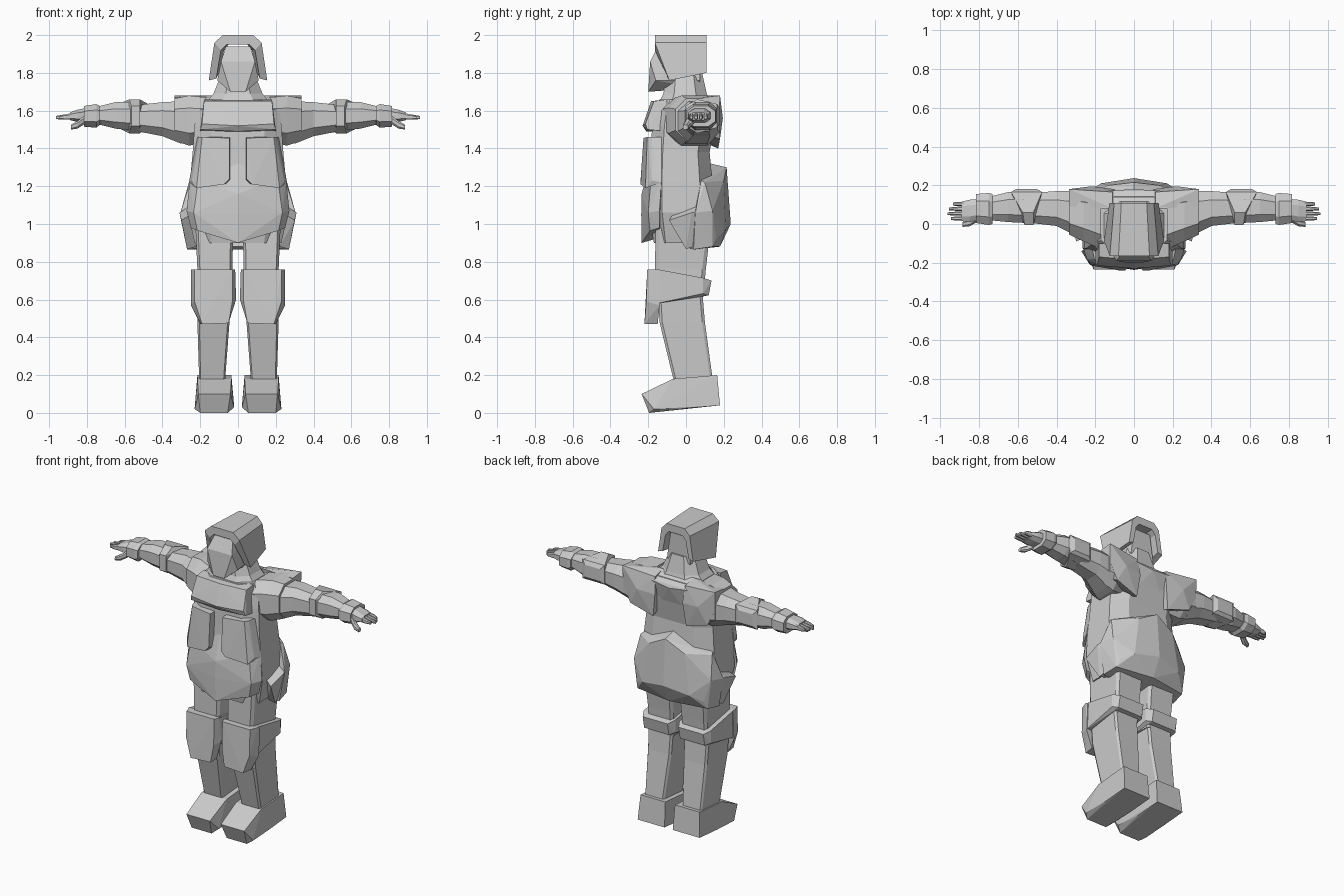
import bpy, bmesh, math

mat = bpy.data.materials.new("light grey")
mat.diffuse_color = (0.6, 0.6, 0.6, 1)


def finish(name, bm, mirror):
    bmesh.ops.recalc_face_normals(bm, faces=bm.faces)
    me = bpy.data.meshes.new(name)
    bm.to_mesh(me)
    bm.free()
    me.materials.append(mat)
    ob = bpy.data.objects.new(name, me)
    bpy.context.collection.objects.link(ob)
    if mirror:
        m = ob.modifiers.new("mirror", 'MIRROR')
        m.use_mirror_merge = False
    return ob


def hull(name, pts, mirror=False, sym=False):
    """Faceted solid around points; sym also adds the points flipped in x."""
    bm = bmesh.new()
    pts = list(pts) + ([(-x, y, z) for x, y, z in pts if x > 0] if sym else [])
    for p in pts:
        bm.verts.new(p)
    bmesh.ops.convex_hull(bm, input=bm.verts)
    bmesh.ops.delete(bm, geom=[v for v in bm.verts if not v.link_faces], context='VERTS')
    bmesh.ops.dissolve_limit(bm, angle_limit=0.03, verts=bm.verts, edges=bm.edges)
    return finish(name, bm, mirror)


def loft(name, axis, secs, c=0.25, mirror=False):
    """Chamfered rectangles (pos, u0, u1, v0, v1) joined along x or z."""
    bm = bmesh.new()
    rings = []
    for p, u0, u1, v0, v1 in secs:
        a, b = c * (u1 - u0), c * (v1 - v0)
        uv = [(u0 + a, v0), (u1 - a, v0), (u1, v0 + b), (u1, v1 - b),
              (u1 - a, v1), (u0 + a, v1), (u0, v1 - b), (u0, v0 + b)]
        rings.append([bm.verts.new((p, u, v) if axis == 'x' else (u, v, p)) for u, v in uv])
    for r, s in zip(rings, rings[1:]):
        for i in range(8):
            bm.faces.new((r[i], r[(i + 1) % 8], s[(i + 1) % 8], s[i]))
    bm.faces.new(rings[0])
    bm.faces.new(rings[-1])
    return finish(name, bm, mirror)


# hood: arched shell, open at front and back, narrower behind
outer = [(.155, 1.76), (.125, 1.96), (.08, 2.0)]
inner = [(.115, 1.77), (.09, 1.92), (.06, 1.95)]
arch = lambda h: h + [(-x, z) for x, z in reversed(h)]
bm = bmesh.new()
loops = []
for prof in (arch(outer), arch(inner)):
    for front in (True, False):
        row = []
        for x, z in prof:
            y = (-.165 + max(0, 1.9 - z) * .55) if front else .108
            drop = .04 if z < 1.8 and not front else 0
            row.append(bm.verts.new((x * (1 if front else .82), y, z + drop)))
        loops.append(row)
of, ob_, inf, inb = loops
for a, b in ((of, ob_), (inf, inb), (of, inf), (ob_, inb)):
    for i in range(5):
        bm.faces.new((a[i], a[i + 1], b[i + 1], b[i]))
for i in (0, 5):
    bm.faces.new((of[i], ob_[i], inb[i], inf[i]))
finish("hood", bm, False)

# head inside the hood, and neck
hull("head", [(.065, -.15, 1.94), (.09, -.19, 1.86), (.11, -.16, 1.76), (.04, -.2, 1.70),
              (.06, .075, 1.93), (.085, .075, 1.76), (.06, .06, 1.72)], sym=True)
loft("neck", 'z', [(1.63, -.18, .18, -.15, .13), (1.69, -.13, .13, -.12, .11),
                   (1.80, -.085, .085, -.1, .085)])

# jacket body
loft("torso", 'z', [(.90, -.23, .23, -.17, .14), (1.06, -.265, .265, -.2, .17),
                    (1.22, -.255, .255, -.195, .14), (1.38, -.24, .24, -.185, .125),
                    (1.52, -.23, .23, -.18, .15), (1.60, -.22, .22, -.17, .16),
                    (1.66, -.17, .17, -.14, .14)], c=.2)

# chest flap and pockets
hull("chest_flap", [(.18, -.17, 1.65), (.18, -.1, 1.66), (.2, -.205, 1.50), (.19, -.215, 1.53),
                    (.2, -.1, 1.49), (0, -.185, 1.65), (0, -.23, 1.52), (0, -.21, 1.49)], sym=True)
hull("chest_pocket", [(.045, -.225, 1.455), (.19, -.205, 1.46), (.045, -.24, 1.24),
                      (.075, -.24, 1.21), (.22, -.215, 1.19), (.245, -.18, 1.23),
                      (.205, -.18, 1.46), (.04, -.16, 1.46), (.04, -.16, 1.22),
                      (.26, -.13, 1.22), (.215, -.13, 1.46)], mirror=True)

# front skirt panel with pointed hem
hull("front_skirt", [(0, -.19, 1.32), (0, -.235, 1.16), (0, -.237, 1.05), (0, -.235, .90),
                     (.21, -.185, 1.24), (.235, -.2, 1.06), (.215, -.19, .965),
                     (.255, -.13, 1.24), (.272, -.14, 1.07), (.25, -.14, .98),
                     (0, -.13, .93)], sym=True)

# rear skirt with peaked top, flaring at the hips
hull("rear_skirt", [(0, .13, 1.32), (0, .215, 1.30), (0, .237, 1.0), (0, .18, .88),
                    (.13, .2, 1.23), (.17, .21, .97), (.25, .08, 1.23), (.26, .1, 1.22),
                    (.305, .05, 1.06), (.28, .14, 1.07), (.27, .04, .865), (.255, .14, .88),
                    (.24, .16, .93), (.18, .0, .88)], sym=True)
hull("hip_panel", [(.25, .06, 1.1), (.25, -.07, 1.05), (.31, .03, 1.06), (.3, -.09, 1.02),
                   (.27, 0, .867), (.22, 0, .88), (.25, .1, .9), (.29, .09, 1.07)], mirror=True)

# shoulder plates on the back
hull("shoulder_plate", [(.335, .18, 1.68), (.335, .09, 1.67), (.335, .175, 1.56),
                        (.11, .165, 1.66), (.11, .08, 1.68), (.10, .18, 1.55),
                        (.22, .195, 1.56), (.28, .18, 1.45), (.12, .17, 1.40),
                        (.3, .1, 1.48), (.12, .1, 1.43)], mirror=True)
hull("back_yoke", [(0, .18, 1.62), (0, .1, 1.68), (.17, .17, 1.64), (.17, .08, 1.68),
                   (0, .13, 1.45), (.12, .13, 1.45)], sym=True)

# arms
loft("shoulder", 'x', [(.17, -.13, .17, 1.43, 1.67), (.26, -.09, .18, 1.415, 1.68),
                       (.335, -.055, .175, 1.44, 1.665)], mirror=True)
loft("upper_arm", 'x', [(.30, -.06, .17, 1.425, 1.65), (.40, -.01, .17, 1.465, 1.645),
                        (.53, .005, .16, 1.49, 1.63)], mirror=True)
hull("elbow_band", [(x, y, z) for y, x0, x1, z0, z1 in
                    ((.18, .50, .61, 1.53, 1.61), (.165, .475, .635, 1.51, 1.635),
                     (.06, .52, .575, 1.48, 1.66), (-.005, .52, .565, 1.52, 1.625))
                    for x in (x0, x1) for z in (z0, z1)], mirror=True)
loft("forearm", 'x', [(.55, .005, .165, 1.495, 1.645), (.65, .01, .165, 1.505, 1.645),
                      (.75, .02, .14, 1.53, 1.62)], mirror=True)
loft("cuff", 'x', [(.73, .0, .155, 1.525, 1.625), (.75, -.005, .16, 1.51, 1.635),
                   (.815, .005, .155, 1.515, 1.625)], mirror=True)
loft("hand", 'x', [(.80, .02, .13, 1.535, 1.615), (.85, .01, .125, 1.54, 1.605),
                   (.89, .015, .115, 1.55, 1.59)], mirror=True)
for i, tip in enumerate((.945, .963, .955, .935)):
    y = .018 + i * .025
    loft(f"finger_{i + 1}", 'x', [(.87, y, y + .022, 1.553, 1.588),
                                  (.92, y, y + .021, 1.553, 1.58),
                                  (tip, y + .003, y + .017, 1.555, 1.572)], mirror=True)
loft("thumb", 'x', [(.81, .01, .05, 1.53, 1.575), (.85, -.012, .025, 1.505, 1.545),
                    (.885, -.015, .01, 1.50, 1.525)], mirror=True)

# legs
loft("thigh", 'z', [(.60, .035, .215, -.15, .09), (.76, .03, .215, -.165, .105),
                    (.98, .025, .225, -.16, .13)], c=.07, mirror=True)
loft("shin", 'z', [(.15, .07, .205, -.06, .145), (.48, .045, .215, -.14, .10),
                   (.66, .04, .22, -.15, .085)], c=.06, mirror=True)
hull("knee_strap", [(x, y, z) for x in (.015, .245) for y, z in
                    ((-.15, .76), (.09, .715), (-.15, .58), (.09, .632))] +
     [(x, y, z) for x in (.04, .22) for y, z in ((.135, .70), (.12, .622))], mirror=True)
hull("knee_pad", [(.015, -.17, .76), (.03, -.205, .76), (.23, -.205, .76), (.25, -.15, .76),
                  (.01, -.16, .6), (.03, -.21, .59), (.23, -.21, .59), (.25, -.14, .57),
                  (.05, -.215, .475), (.19, -.22, .47), (.05, -.15, .475), (.2, -.15, .47),
                  (.015, -.14, .75), (.25, -.13, .75)], mirror=True)

# boots
hull("boot", [(.035, .165, .2), (.215, .165, .2), (.03, .18, .04), (.225, .18, .04),
              (.035, -.07, .18), (.215, -.07, .18), (.04, -.235, .1), (.21, -.235, .1),
              (.055, -.195, 0), (.2, -.195, 0), (.02, -.17, .03), (.23, -.17, .02),
              (.03, 0, .025), (.225, 0, .025)], mirror=True)
